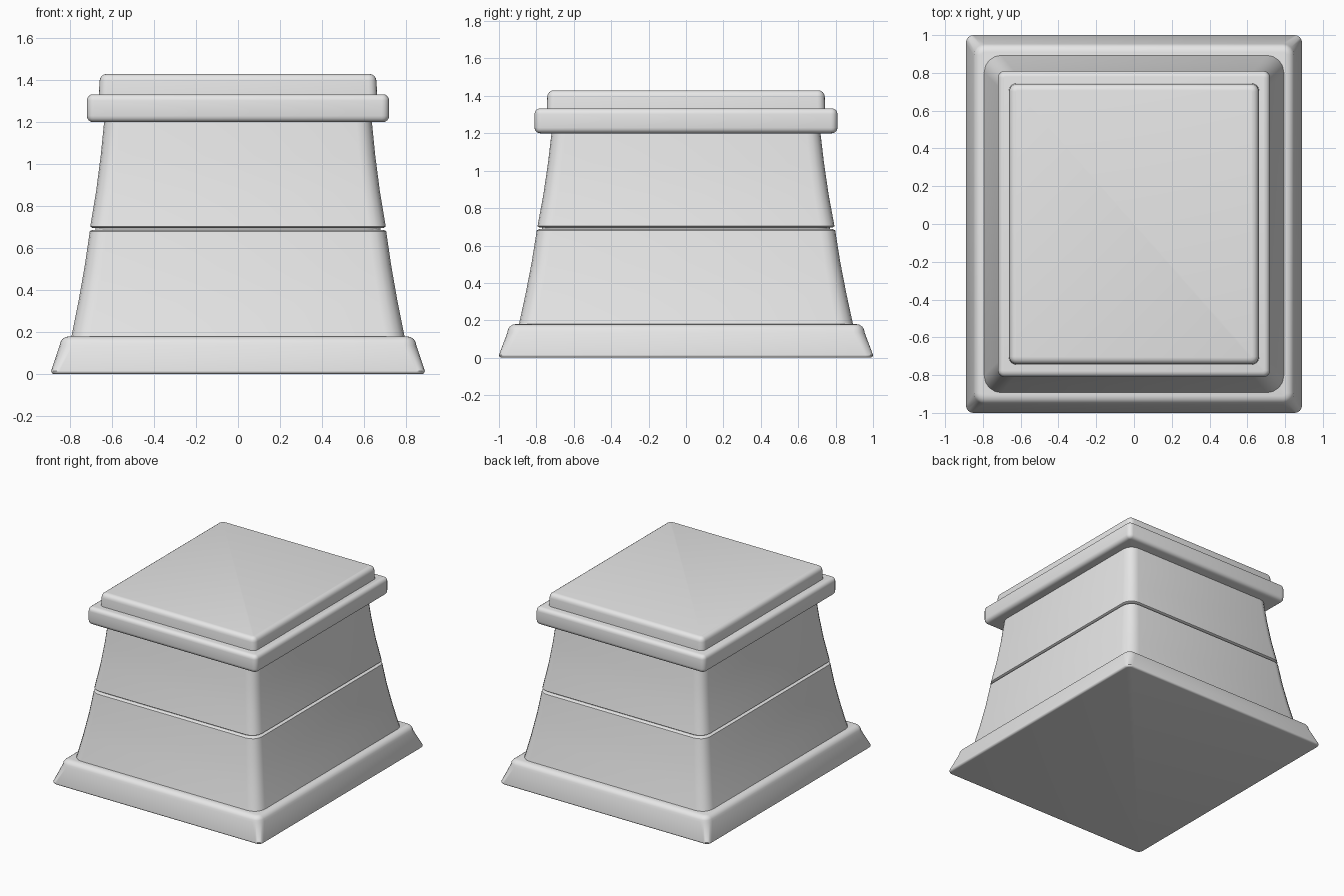
import bpy, bmesh, math

cube = bpy.data.objects.get("Cube")
if cube:
    bpy.data.objects.remove(cube, do_unlink=True)

stone = bpy.data.materials.new("light_grey_stone")
stone.use_nodes = True
GREY = (0.8, 0.8, 0.8, 1)
stone.diffuse_color = GREY
stone.node_tree.nodes["Principled BSDF"].inputs["Base Color"].default_value = GREY


def rounded_ring(bm, hx, hy, z, radius, steps=4):
    """Rectangle with rounded corners, as a loop of vertices."""
    ring = []
    for i, (sx, sy) in enumerate(((1, 1), (-1, 1), (-1, -1), (1, -1))):
        for k in range(steps + 1):
            a = (i + k / steps) * math.pi / 2
            ring.append(bm.verts.new((sx * (hx - radius) + radius * math.cos(a),
                                      sy * (hy - radius) + radius * math.sin(a), z)))
    return ring


def loft(name, levels):
    """Closed solid through levels of (half width, half depth, height, corner radius)."""
    bm = bmesh.new()
    rings = [rounded_ring(bm, *level) for level in levels]
    for low, high in zip(rings, rings[1:]):
        for i in range(len(low)):
            j = (i + 1) % len(low)
            bm.faces.new((low[i], low[j], high[j], high[i]))
    bm.faces.new(rings[0][::-1])
    bm.faces.new(rings[-1])
    mesh = bpy.data.meshes.new(name)
    bm.to_mesh(mesh)
    bm.free()
    mesh.materials.append(stone)
    obj = bpy.data.objects.new(name, mesh)
    bpy.context.collection.objects.link(obj)
    bpy.ops.object.select_all(action='DESELECT')
    obj.select_set(True)
    bpy.context.view_layer.objects.active = obj
    bpy.ops.object.shade_smooth_by_angle(angle=math.radians(35))
    return obj


def edge_round(hx, hy, z, size, corner, direction, steps=4):
    """Levels of a quarter-round edge; direction 1 rounds a top, -1 a bottom."""
    levels = []
    for k in range(steps + 1):
        a = k / steps * math.pi / 2
        inset = size * (1 - math.cos(a))
        levels.append((hx - inset, hy - inset,
                       z - direction * size * (1 - math.sin(a)),
                       max(corner - inset, 0.008)))
    return levels[::direction]


# Sloped plinth with softened edges
loft("plinth", edge_round(0.89, 1.0, 0, 0.015, 0.04, -1)
     + edge_round(0.85, 0.955, 0.18, 0.045, 0.06, 1))

# Flared body in two courses, with a narrow recessed joint
loft("lower_body", [(0.795, 0.895, 0.17, 0.09), (0.761, 0.858, 0.34, 0.088),
                    (0.731, 0.825, 0.51, 0.085), (0.706, 0.798, 0.68, 0.08),
                    (0.695, 0.787, 0.687, 0.075)])
loft("joint", [(0.68, 0.77, 0.67, 0.075), (0.68, 0.77, 0.72, 0.075)])
loft("upper_body", [(0.695, 0.785, 0.697, 0.075), (0.704, 0.794, 0.703, 0.08),
                    (0.676, 0.763, 0.87, 0.078), (0.654, 0.738, 1.04, 0.076),
                    (0.637, 0.718, 1.21, 0.075)])

# Overhanging cap and raised top slab
loft("cap", edge_round(0.72, 0.81, 1.2, 0.03, 0.035, -1)
     + edge_round(0.72, 0.81, 1.333, 0.03, 0.035, 1))
loft("top_slab", [(0.663, 0.745, 1.32, 0.04)]
     + edge_round(0.66, 0.742, 1.43, 0.035, 0.04, 1))
